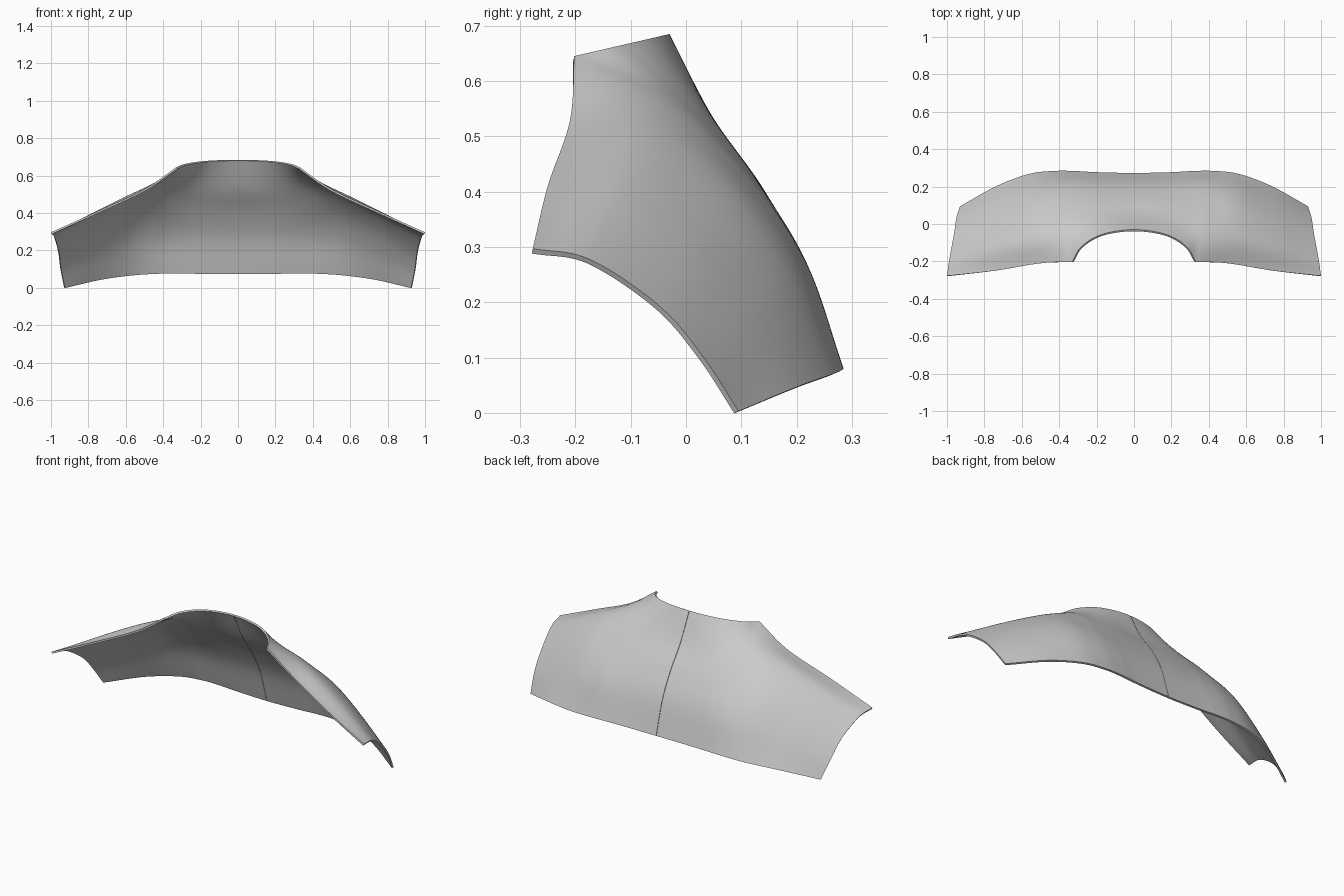
import bpy
from mathutils import Vector

if "Cube" in bpy.data.objects:
    bpy.data.objects.remove(bpy.data.objects["Cube"])

# Columns of the right half, from the centre seam out to the sleeve edge;
# each runs from the neck / front edge over the shoulder to the bottom hem
COLUMNS = [
    [(0, -.03, .685), (0, .05, .532), (0, .14, .405), (0, .215, .265), (0, .273, .076)],
    [(.17, -.055, .679), (.19, .045, .535), (.2, .138, .407), (.2, .217, .266), (.2, .277, .078)],
    [(.28, -.12, .664), (.31, .015, .545), (.31, .13, .412), (.31, .22, .267), (.31, .283, .08)],
    [(.33, -.202, .645), (.4, -.025, .55), (.41, .11, .42), (.42, .213, .27), (.42, .284, .079)],
    [(.5, -.21, .528), (.54, -.075, .51), (.55, .07, .41), (.56, .18, .265), (.56, .268, .071)],
    [(.75, -.25, .41), (.75, -.12, .408), (.745, .01, .325), (.74, .115, .2), (.735, .203, .048)],
    [(1, -.277, .297), (.985, -.175, .278), (.962, -.05, .195), (.95, .03, .103), (.93, .095, .003)],
]
CORNER = 3
STEPS = 10


def spline(points, steps=STEPS, first=None):
    """Catmull-Rom curve through the points."""
    p = [Vector(q) for q in points]
    p = [first or 2 * p[0] - p[1]] + p + [2 * p[-1] - p[-2]]
    out = []
    for k in range(1, len(p) - 2):
        a, b, c, d = p[k - 1:k + 3]
        for s in range(steps):
            t = s / steps
            out.append(.5 * (2 * b + (c - a) * t + (2 * a - 5 * b + 4 * c - d) * t * t
                             + (3 * b - a - 3 * c + d) * t ** 3))
    return out + [p[-2]]


def mirrored(q):
    return Vector((-q[0], q[1], q[2]))


def make_half(name, side):
    rows = []
    for r in range(5):
        pts = [c[r] for c in COLUMNS]
        if r == 0:   # sharp corner where the neck meets the front edge
            row = spline(pts[:CORNER + 1], first=mirrored(pts[1]))[:-1] + spline(pts[CORNER:])
        else:
            row = spline(pts, first=mirrored(pts[1]))
        rows.append(row)
    grid = [spline(col) for col in zip(*rows)]
    n, m = len(grid), len(grid[0])
    verts = [(side * max(p.x, .001), p.y, max(p.z, 0)) for col in grid for p in col]
    faces = []
    for i in range(n - 1):
        for j in range(m - 1):
            f = (i * m + j, (i + 1) * m + j, (i + 1) * m + j + 1, i * m + j + 1)
            faces.append(f if side > 0 else f[::-1])
    mesh = bpy.data.meshes.new(name)
    mesh.from_pydata(verts, [], faces)
    ob = bpy.data.objects.new(name, mesh)
    bpy.context.collection.objects.link(ob)
    # Cloth thickness, inward
    mod = ob.modifiers.new("thickness", 'SOLIDIFY')
    mod.thickness = .01
    mod.offset = -1
    bpy.context.view_layer.objects.active = ob
    ob.select_set(True)
    bpy.ops.object.modifier_apply(modifier=mod.name)
    bpy.ops.object.shade_smooth_by_angle()
    ob.select_set(False)


# Two yoke panels meeting at the centre back seam
make_half("right_yoke_panel", 1)
make_half("left_yoke_panel", -1)
